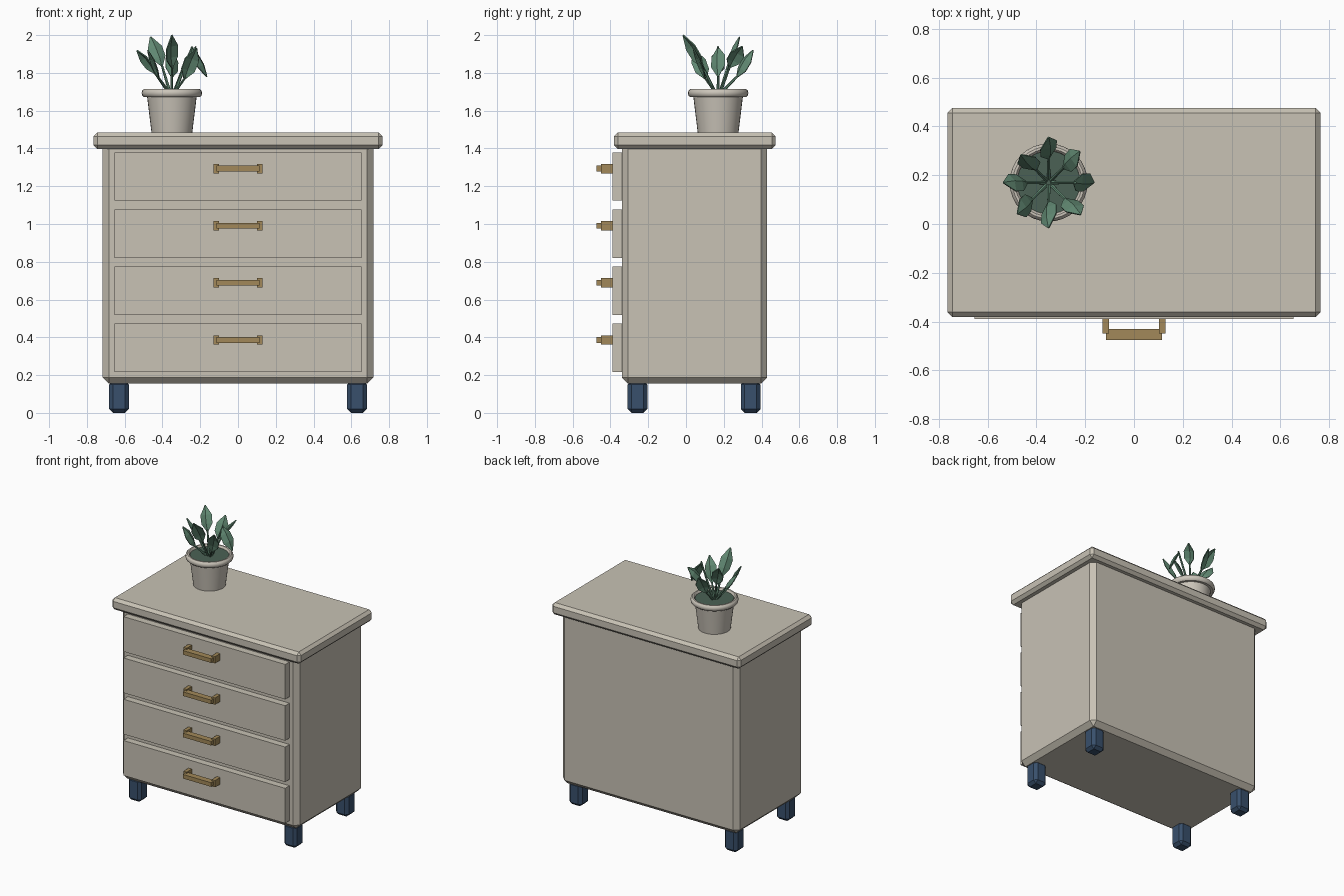
import bpy, bmesh, math
from mathutils import Vector, Matrix

if "Cube" in bpy.data.objects:
    bpy.data.objects.remove(bpy.data.objects["Cube"])


def material(name, rgb):
    m = bpy.data.materials.new(name)
    m.diffuse_color = (*rgb, 1)
    m.use_nodes = True
    m.node_tree.nodes["Principled BSDF"].inputs["Base Color"].default_value = m.diffuse_color
    return m


CREAM = material("cream paint", (0.58, 0.54, 0.46))
NAVY = material("navy paint", (0.04, 0.08, 0.15))
BRASS = material("brass", (0.36, 0.25, 0.10))
CLAY = material("pale clay", (0.60, 0.56, 0.49))
GREEN = material("leaf green", (0.12, 0.25, 0.17))
DARK = material("dark soil", (0.07, 0.12, 0.09))


def finish(name, bm, mat):
    bmesh.ops.recalc_face_normals(bm, faces=bm.faces)
    me = bpy.data.meshes.new(name)
    bm.to_mesh(me)
    bm.free()
    me.materials.append(mat)
    ob = bpy.data.objects.new(name, me)
    bpy.context.collection.objects.link(ob)
    return ob


def box(name, lo, hi, mat, bevel=0):
    lo, hi = Vector(lo), Vector(hi)
    bm = bmesh.new()
    bmesh.ops.create_cube(bm, size=1)
    for v in bm.verts:
        v.co = Vector((lo[i] + hi[i]) / 2 + v.co[i] * (hi[i] - lo[i]) for i in range(3))
    if bevel:
        bmesh.ops.bevel(bm, geom=bm.edges[:], offset=bevel, segments=1,
                        profile=0.5, affect='EDGES')
    return finish(name, bm, mat)


# carcass and top
box("body", (-0.717, -0.34, 0.155), (0.717, 0.43, 1.435), CREAM, 0.033)
box("top_slab", (-0.765, -0.381, 1.397), (0.765, 0.475, 1.484), CREAM, 0.02)

# drawers with bar handles
for i in range(4):
    z = 0.344 + i * 0.3025
    hz = z + 0.042
    box(f"drawer_{i}", (-0.655, -0.39, z - 0.128), (0.655, -0.33, z + 0.128), CREAM)
    box(f"handle_bar_{i}", (-0.115, -0.475, hz - 0.015), (0.115, -0.43, hz + 0.015), BRASS)
    for s in (-1, 1):
        box(f"handle_post_{i}_{s}", (s * 0.115 - 0.0135, -0.449, hz - 0.025),
            (s * 0.115 + 0.0135, -0.385, hz + 0.025), BRASS)

# legs
for x in (-0.63, 0.63):
    for y in (-0.257, 0.342):
        box(f"leg_{x}_{y}", (x - 0.052, y - 0.052, 0), (x + 0.052, y + 0.052, 0.17), NAVY, 0.02)

# plant pot: turned profile with a rolled rim
PX, PY = -0.35, 0.17
profile = [(0, 1.484), (0.108, 1.484), (0.131, 1.672), (0.148, 1.672), (0.157, 1.68),
           (0.160, 1.693), (0.157, 1.706), (0.148, 1.714), (0.138, 1.714),
           (0.130, 1.706), (0.127, 1.68)]
bm = bmesh.new()
vs = [bm.verts.new((r, 0, z)) for r, z in profile]
es = [bm.edges.new(p) for p in zip(vs, vs[1:])]
bmesh.ops.spin(bm, geom=vs + es, cent=(0, 0, 0), axis=(0, 0, 1),
               angle=2 * math.pi, steps=32)
bmesh.ops.remove_doubles(bm, verts=bm.verts, dist=1e-4)
pot = finish("plant_pot", bm, CLAY)
pot.location = (PX, PY, 0)
bpy.context.view_layer.objects.active = pot
pot.select_set(True)
bpy.ops.object.shade_smooth_by_angle(angle=math.radians(40))
pot.select_set(False)

# soil
bm = bmesh.new()
bmesh.ops.create_cone(bm, cap_ends=True, segments=32, radius1=0.129, radius2=0.129, depth=0.02,
                      matrix=Matrix.Translation((PX, PY, 1.69)))
finish("soil", bm, DARK)

# leaves: (angle, base radius, base z, tip radius, tip z, twist)
LEAVES = [(0, 0.105, 1.93, 0.185, 1.78, 25), (45, 0.085, 1.83, 0.180, 1.94, -30),
          (90, 0.100, 1.78, 0.185, 1.92, 35), (135, 0.075, 1.84, 0.160, 1.99, -30),
          (180, 0.090, 1.80, 0.185, 1.92, 30), (225, 0.095, 1.77, 0.180, 1.92, -30),
          (270, 0.080, 1.83, 0.185, 2.00, 40), (315, 0.095, 1.77, 0.185, 1.93, -30)]
# position along the midrib, half width, arch
BLADE = [(0, 0.006, 0), (0.28, 0.038, 0.010), (0.62, 0.040, 0.012), (1, 0.003, 0)]

for n, (ang, br, bz, tr, tz, twist) in enumerate(LEAVES):
    a = math.radians(ang)
    out = Vector((math.cos(a), math.sin(a), 0))
    centre = Vector((PX, PY, 0))
    base = centre + out * br + Vector((0, 0, bz))
    tip = centre + out * tr + Vector((0, 0, tz))
    root = centre + out * 0.012 + Vector((0, 0, 1.69))
    axis = tip - base
    side = Vector((-out.y, out.x, 0))
    side.rotate(Matrix.Rotation(math.radians(twist), 3, axis.normalized()))
    up = axis.normalized().cross(side).normalized()

    # stem
    d = base - root
    bm = bmesh.new()
    bmesh.ops.create_cone(bm, cap_ends=True, segments=6, radius1=0.009, radius2=0.006,
                          depth=d.length + 0.02,
                          matrix=Matrix.Translation((root + base) / 2)
                          @ d.to_track_quat('Z', 'Y').to_matrix().to_4x4())
    finish(f"stem_{n}", bm, GREEN)

    # folded blade
    bm = bmesh.new()
    rows = []
    for t, w, h in BLADE:
        mid = base + axis * t + up * h
        rows.append([bm.verts.new(mid + side * w * s + up * abs(s) * w * -0.35)
                     for s in (-1, 0, 1)])
    for r0, r1 in zip(rows, rows[1:]):
        for k in range(2):
            bm.faces.new((r0[k], r0[k + 1], r1[k + 1], r1[k]))
    leaf = finish(f"leaf_{n}", bm, GREEN)
    sol = leaf.modifiers.new("thickness", 'SOLIDIFY')
    sol.thickness = 0.006
    sol.offset = 0
